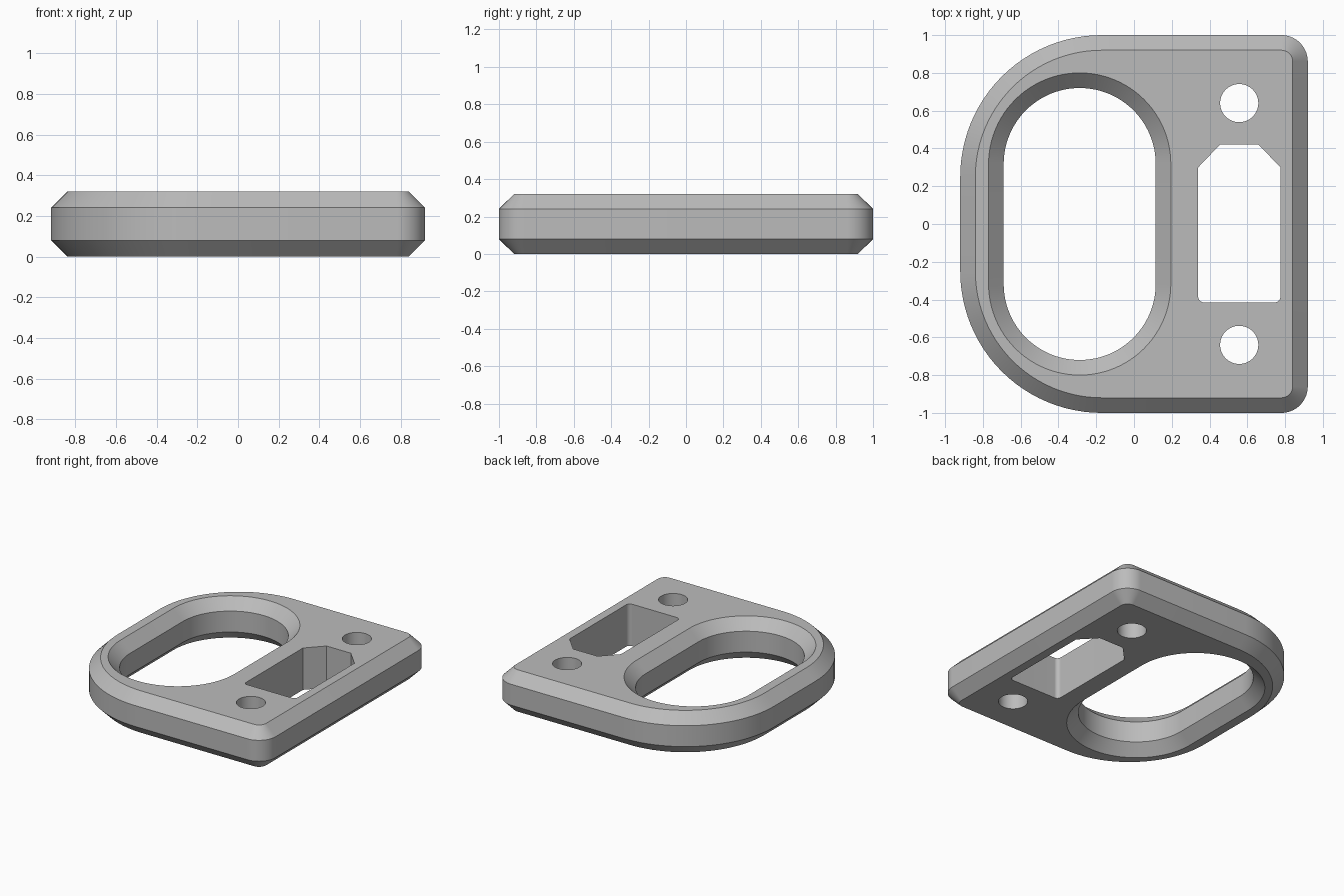
import bpy, bmesh
from math import cos, sin, radians

cube = bpy.data.objects.get("Cube")
if cube:
    bpy.data.objects.remove(cube, do_unlink=True)

THICK, CHAMFER = 0.32, 0.08
STEPS = 24  # segments per quarter turn


def outline(corners, grow=0.0):
    """Counter-clockwise loop from corner arcs (centre x, centre y, radius, start angle)."""
    pts = []
    for x, y, r, start in corners:
        if r == 0:
            pts.append((x, y))
            continue
        for i in range(STEPS + 1):
            a = radians(start + 90 * i / STEPS)
            p = (x + (r + grow) * cos(a), y + (r + grow) * sin(a))
            pts.append(p)
    # Drop coincident neighbours where two arcs meet
    return [p for i, p in enumerate(pts)
            if abs(p[0] - pts[i - 1][0]) + abs(p[1] - pts[i - 1][1]) > 1e-5]


def four_arcs(x0, x1, y, r_left, r_right):
    """Rounded rectangle, symmetric front to back."""
    return [(x1 - r_right, y - r_right, r_right, 0),
            (x0 + r_left, y - r_left, r_left, 90),
            (x0 + r_left, r_left - y, r_left, 180),
            (x1 - r_right, r_right - y, r_right, 270)]


def add_wall(bm, corners, levels):
    """Loft one outline through (z, grow) levels; return bottom and top edges."""
    rings = [[bm.verts.new((x, y, z)) for x, y in outline(corners, grow)]
             for z, grow in levels]
    n = len(rings[0])
    for low, high in zip(rings, rings[1:]):
        for i in range(n):
            j = (i + 1) % n
            bm.faces.new((low[i], low[j], high[j], high[i]))
    return [[bm.edges.get((ring[i], ring[(i + 1) % n])) for i in range(n)]
            for ring in (rings[0], rings[-1])]


def chamfered(edge_grow):
    return [(0, edge_grow), (CHAMFER, 0), (THICK - CHAMFER, 0), (THICK, edge_grow)]


straight = [(0, 0), (THICK, 0)]

# Outer body, finger slot, keyed window and two screw holes
body = four_arcs(-0.92, 0.92, 1.0, 0.75, 0.14)
slot = four_arcs(-0.69, 0.115, 0.72, 0.4025, 0.4025)
window = [(0.775, 0.30, 0, 0), (0.66, 0.42, 0, 0), (0.455, 0.42, 0, 0),
          (0.34, 0.30, 0, 0), (0.37, -0.385, 0.03, 180), (0.745, -0.385, 0.03, 270)]
walls = [(body, chamfered(-CHAMFER)), (slot, chamfered(CHAMFER)), (window, straight)]
for side in (1, -1):
    walls.append(([(0.557, side * 0.64, 0.101, q) for q in (0, 90, 180, 270)], straight))

bm = bmesh.new()
bottom, top = [], []
for corners, levels in walls:
    low, high = add_wall(bm, corners, levels)
    bottom += low
    top += high

# Flat faces around the openings
for edges in (bottom, top):
    bmesh.ops.triangle_fill(bm, edges=edges, use_beauty=True, use_dissolve=False)
bmesh.ops.recalc_face_normals(bm, faces=bm.faces)

mesh = bpy.data.meshes.new("handle_plate")
bm.to_mesh(mesh)
bm.free()
plate = bpy.data.objects.new("handle_plate", mesh)
bpy.context.collection.objects.link(plate)

# Single grey finish
grey = bpy.data.materials.new("plain grey")
grey.use_nodes = True
colour = (0.5, 0.5, 0.5, 1)
grey.diffuse_color = colour
grey.node_tree.nodes["Principled BSDF"].inputs["Base Color"].default_value = colour
mesh.materials.append(grey)

# Smooth curves, crisp chamfer edges
bpy.ops.object.select_all(action="DESELECT")
plate.select_set(True)
bpy.context.view_layer.objects.active = plate
bpy.ops.object.shade_smooth_by_angle(angle=radians(30))
